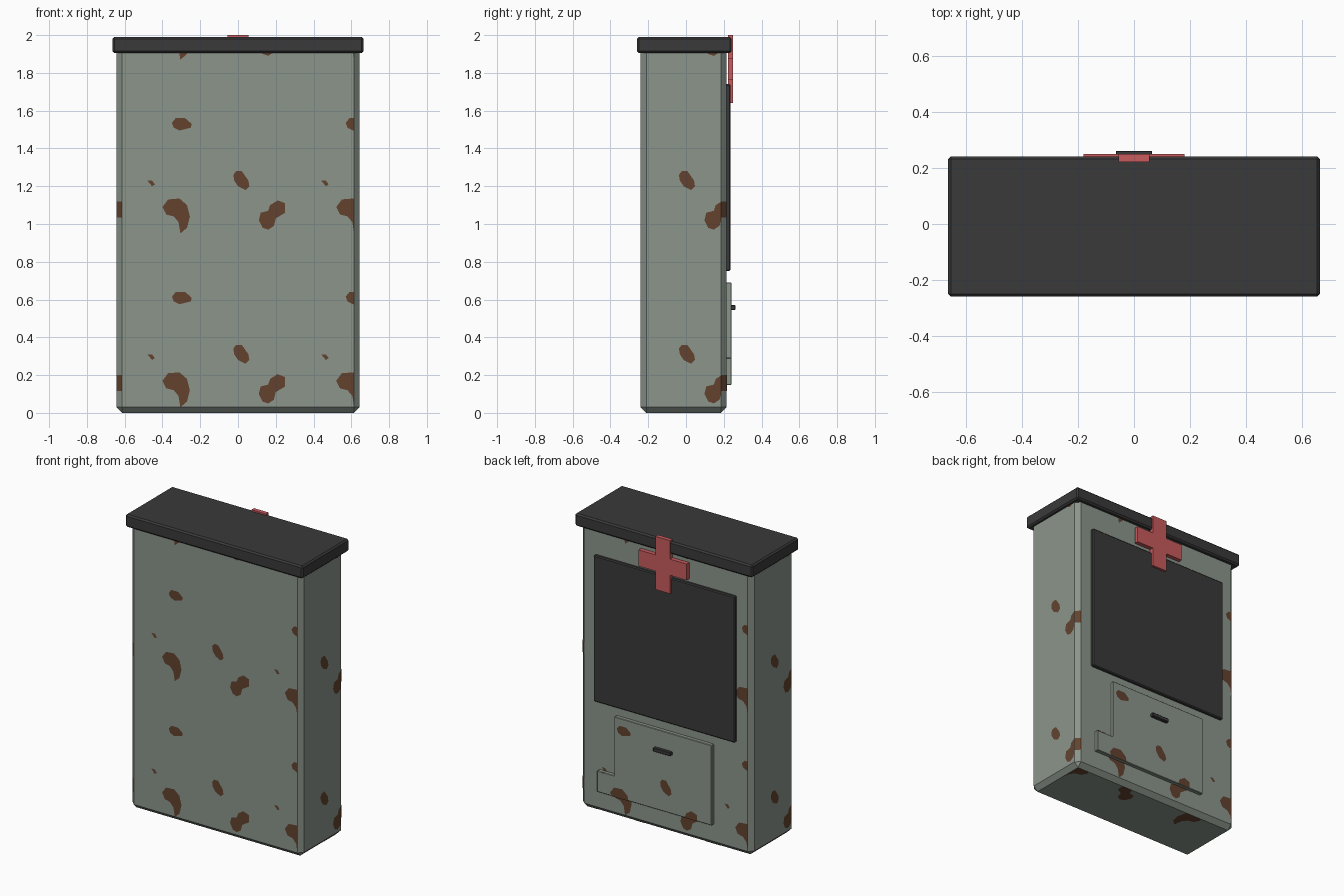
import bpy, bmesh
from mathutils import Vector

cube = bpy.data.objects.get("Cube")
if cube:
    bpy.data.objects.remove(cube, do_unlink=True)


def material(name, rgb):
    m = bpy.data.materials.new(name)
    m.use_nodes = True
    m.diffuse_color = (*rgb, 1)
    bsdf = next(n for n in m.node_tree.nodes if n.type == 'BSDF_PRINCIPLED')
    bsdf.inputs["Base Color"].default_value = (*rgb, 1)
    bsdf.inputs["Roughness"].default_value = 0.8
    return m


GREEN = material("grey_green_paint", (0.26, 0.30, 0.26))
DARK = material("charcoal", (0.042, 0.042, 0.042))
RED = material("red", (0.58, 0.105, 0.11))
RUST = material("rust_brown", (0.125, 0.055, 0.028))


def add_object(name, bm, mat):
    mesh = bpy.data.meshes.new(name)
    bm.to_mesh(mesh)
    bm.free()
    mesh.materials.append(mat)
    ob = bpy.data.objects.new(name, mesh)
    bpy.context.collection.objects.link(ob)
    return ob


def slab(name, outline, y0, y1, mat, bevel=0.0):
    """Extrude an (x, z) outline from y0 to y1."""
    bm = bmesh.new()
    face = bm.faces.new([bm.verts.new((x, y0, z)) for x, z in outline])
    ext = bmesh.ops.extrude_face_region(bm, geom=[face])
    verts = [v for v in ext["geom"] if isinstance(v, bmesh.types.BMVert)]
    bmesh.ops.translate(bm, verts=verts, vec=(0, y1 - y0, 0))
    bmesh.ops.recalc_face_normals(bm, faces=bm.faces)
    if bevel:
        bmesh.ops.bevel(bm, geom=bm.edges[:], offset=bevel, segments=1,
                        profile=0.5, affect='EDGES')
    return add_object(name, bm, mat)


def rect(x0, x1, z0, z1):
    return [(x0, z0), (x1, z0), (x1, z1), (x0, z1)]


# Cabinet dimensions
HX, YF, YB, CH, DOOR_Y = 0.643, -0.24, 0.215, 0.03, 0.24
YC, HY = (YF + YB) / 2, (YB - YF) / 2

# Main parts
slab("cabinet_body", rect(-HX, HX, 0, 1.95), YF, YB, GREEN, CH)
slab("lid", rect(-0.665, 0.665, 1.905, 1.99), -0.26, 0.242, DARK, 0.01)
slab("display_panel", rect(-0.53, 0.53, 0.75, 1.74), 0.20, 0.235, DARK, 0.006)

# Service door with a hinge tab, and its handle
B, T, TAB = 0.147, 0.69, 0.29
slab("service_door", [(-0.36, B), (0.5, B), (0.5, TAB), (0.37, TAB), (0.37, T), (-0.36, T)],
     0.20, DOOR_Y, GREEN, 0.003)
slab("door_handle", rect(-0.065, 0.065, 0.545, 0.57), 0.23, 0.262, DARK, 0.003)

# Cross emblem
W, L, CZ = 0.055, 0.18, 1.82
quarter = [(W, L), (W, W), (L, W)]
cross = []
for sx, sz in ((1, 1), (1, -1), (-1, -1), (-1, 1)):
    pts = [(sx * x, CZ + sz * z) for x, z in quarter]
    cross += pts if sx * sz > 0 else pts[::-1]
slab("cross_emblem", cross, 0.222, 0.25, RED)

# Rust blotch outlines that repeat as a tile
TILE = 0.92
BLOTCHES = [
    [(-.40, .17), (-.37, .21), (-.31, .215), (-.27, .18), (-.255, .12),
     (-.27, .06), (-.305, .03), (-.315, .09), (-.34, .12), (-.38, .13)],
    [(.11, .10), (.13, .06), (.16, .05), (.19, .07), (.20, .11), (.25, .14),
     (.25, .19), (.21, .205), (.17, .18), (.16, .15), (.12, .14)],
    [(-.025, .34), (-.01, .36), (.02, .36), (.055, .31), (.06, .28),
     (.04, .26), (.0, .28), (-.02, .31)],
    [(-.35, .615), (-.33, .64), (-.28, .64), (-.245, .61), (-.25, .59),
     (-.31, .575), (-.34, .59)],
    [(-.48, .31), (-.455, .31), (-.44, .29), (-.455, .28)],
]


def rust(name, origin, u, v, out, limits):
    """Paint the blotch tile on a plane, trimmed to (u0, u1, v0, v1)."""
    u0, u1, v0, v1 = limits
    bm = bmesh.new()
    for i in (-1, 0, 1):
        for j in (-1, 0, 1, 2):
            for pts in BLOTCHES:
                bm.faces.new([bm.verts.new((a + i * TILE, b + j * TILE, 0))
                              for a, b in pts])
    bmesh.ops.triangulate(bm, faces=bm.faces[:])
    for co, no in (((u0, 0, 0), (-1, 0, 0)), ((u1, 0, 0), (1, 0, 0)),
                   ((0, v0, 0), (0, -1, 0)), ((0, v1, 0), (0, 1, 0))):
        bmesh.ops.bisect_plane(bm, geom=bm.verts[:] + bm.edges[:] + bm.faces[:],
                               plane_co=co, plane_no=no, clear_outer=True)
    u, v, out = Vector(u), Vector(v), Vector(out)
    base = Vector(origin) + out * 0.0015
    for vert in bm.verts:
        vert.co = base + u * vert.co.x + v * vert.co.y
    bm.normal_update()
    for f in bm.faces:
        if f.normal.dot(out) < 0:
            f.normal_flip()
    add_object(name, bm, RUST)


X, Y, Z = Vector((1, 0, 0)), Vector((0, 1, 0)), Vector((0, 0, 1))
wide = (-HX + CH, HX - CH, CH, 1.92)
deep = (-HY + CH, HY - CH, CH, 1.92)
rust("rust_front", (0, YF, 0), X, Z, -Y, wide)
rust("rust_back", (0, YB, 0), -X, Z, Y, wide)
rust("rust_right_side", (HX, YC, 0), Y, Z, X, deep)
rust("rust_left_side", (-HX, YC, 0), -Y, Z, -X, deep)
rust("rust_underside", (0, 0, 0), X, Y, -Z, (-HX + CH, HX - CH, YF + CH, YB - CH))
rust("rust_door", (0, DOOR_Y, 0), -X, Z, Y, (-0.37, 0.36, B, T))
rust("rust_door_tab", (0, DOOR_Y, 0), -X, Z, Y, (-0.5, -0.37, B, TAB))

# Rust streaks on two opposite chamfered corners
bm = bmesh.new()
for s in (1, -1):
    for k in (0, 1):
        ends = [(s * HX, YC + s * (HY - CH)), (s * (HX - CH), YC + s * HY)]
        (xa, ya), (xb, yb) = [(x + s * 0.0012, y + s * 0.0012) for x, y in ends]
        lo, hi = 0.115 + k * TILE, 0.2 + k * TILE
        bm.faces.new([bm.verts.new(p) for p in
                      ((xa, ya, lo), (xb, yb, lo), (xb, yb, hi), (xa, ya, hi))])
add_object("rust_corners", bm, RUST)
